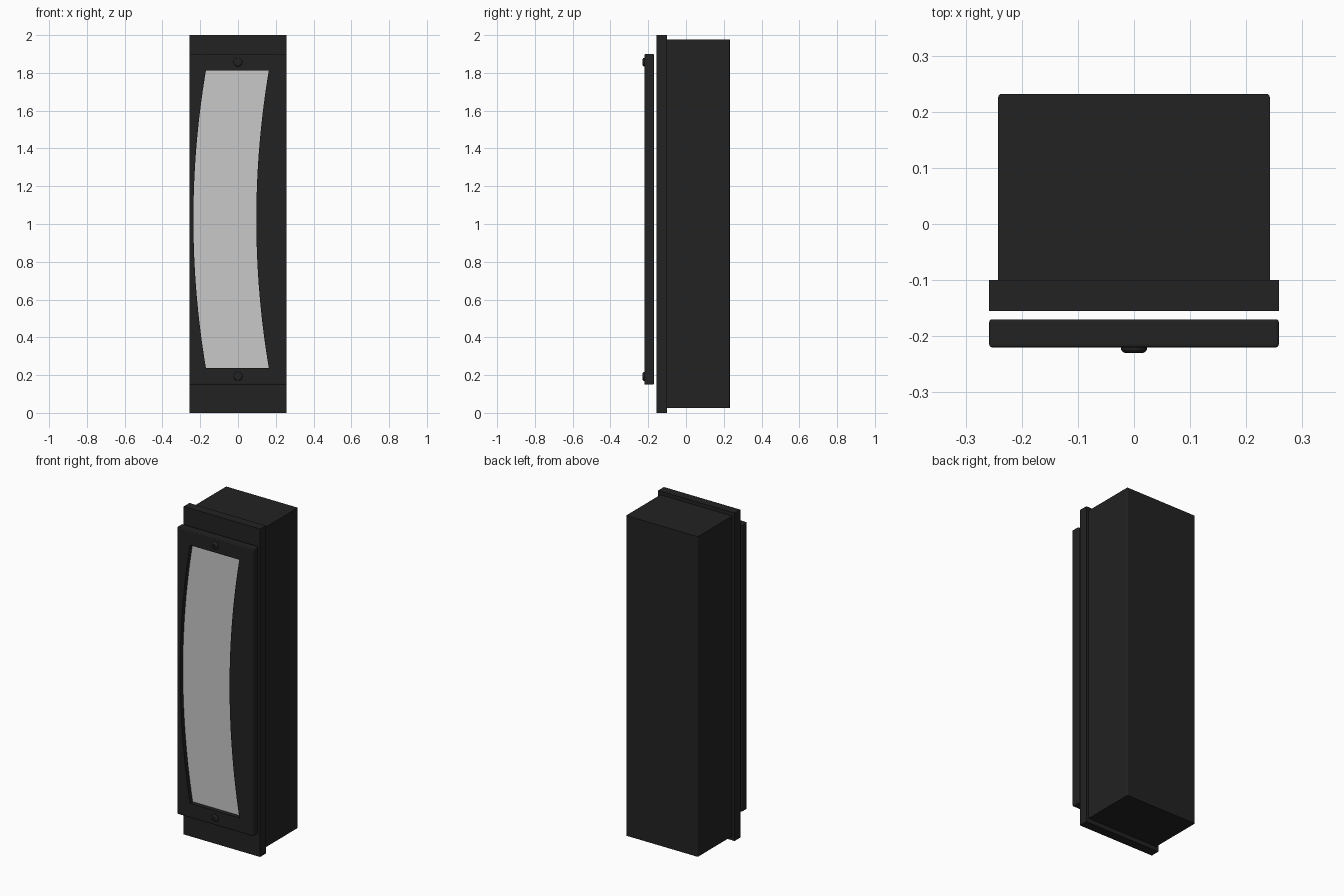
import bpy, bmesh, math
from mathutils import Matrix

if "Cube" in bpy.data.objects:
    bpy.data.objects.remove(bpy.data.objects["Cube"])


def material(name, rgb):
    m = bpy.data.materials.new(name)
    m.diffuse_color = (*rgb, 1)
    m.use_nodes = True
    m.node_tree.nodes["Principled BSDF"].inputs["Base Color"].default_value = m.diffuse_color
    return m


BLACK = material("matte black", (0.016, 0.016, 0.016))
GLASS = material("frosted glass", (0.58, 0.58, 0.58))


def finish(name, bm, mat):
    bmesh.ops.recalc_face_normals(bm, faces=bm.faces)
    me = bpy.data.meshes.new(name)
    bm.to_mesh(me)
    bm.free()
    me.materials.append(mat)
    ob = bpy.data.objects.new(name, me)
    bpy.context.collection.objects.link(ob)
    return ob


def box(name, lo, hi, bevel=0, pick=None):
    bm = bmesh.new()
    bmesh.ops.create_cube(bm, size=1)
    for v in bm.verts:
        v.co = [(a + b) / 2 + c * (b - a) for a, b, c in zip(lo, hi, v.co)]
    if bevel:
        edges = [e for e in bm.edges if pick is None or pick(e)]
        bmesh.ops.bevel(bm, geom=edges, offset=bevel, segments=3, profile=0.5, affect='EDGES')
    return finish(name, bm, BLACK)


def window_prism(name, y0, y1, mat):
    # curved window outline: both long sides bow towards -x
    n, zc, half = 32, 1.025, 0.787
    ts = [-1 + 2 * i / n for i in range(n + 1)]
    bow = lambda t: -0.066 * (1 - t * t)
    pts = [(0.163 + bow(t), zc + half * t) for t in ts]
    pts += [(-0.17 + bow(t), zc + half * t) for t in reversed(ts)]
    bm = bmesh.new()
    face = bm.faces.new([bm.verts.new((x, y0, z)) for x, z in pts])
    ext = bmesh.ops.extrude_face_region(bm, geom=[face])
    for v in ext["geom"]:
        if isinstance(v, bmesh.types.BMVert):
            v.co.y = y1
    # extrusion may drop the first cap
    if len(bm.faces) == len(pts) + 1:
        bmesh.ops.holes_fill(bm, edges=[e for e in bm.edges if e.is_boundary], sides=0)
    return finish(name, bm, mat)


# housing box, rounded on its two rear upright edges
box("housing", (-0.242, -0.10, 0.026), (0.242, 0.232, 1.978), 0.006,
    lambda e: all(v.co.y > 0.2 for v in e.verts)
    and abs(e.verts[0].co.z - e.verts[1].co.z) > 1)

# wall flange
box("mounting_flange", (-0.258, -0.155, 0), (0.258, -0.10, 2))

# front cover with the curved opening
cover = box("front_cover", (-0.258, -0.22, 0.15), (0.258, -0.17, 1.90), 0.005)
cutter = window_prism("window_cutter", -0.3, -0.1, BLACK)
cutter.hide_render = True
mod = cover.modifiers.new("opening", 'BOOLEAN')
mod.operation = 'DIFFERENCE'
mod.solver = 'EXACT'
mod.object = cutter
bpy.context.view_layer.objects.active = cover
cover.select_set(True)
bpy.ops.object.modifier_apply(modifier=mod.name)
bpy.data.objects.remove(cutter)

# recessed lens
window_prism("lens", -0.194, -0.172, GLASS)

# button-head screws with a hexagonal socket
for name, z in (("upper_screw", 1.857), ("lower_screw", 0.193)):
    bm = bmesh.new()
    prof = [(0.023, -0.215), (0.023, -0.224), (0.021, -0.227), (0.016, -0.230),
            (0.010, -0.230), (0.010, -0.224)]
    n = 24
    rings = []
    for k, (r, y) in enumerate(prof):
        ring = []
        for i in range(n):
            a = 2 * math.pi * i / n
            rr = r
            if k >= 4:  # hex socket radius
                rr = r * math.cos(math.pi / 6) / math.cos(a % (math.pi / 3) - math.pi / 6)
            ring.append(bm.verts.new((rr * math.cos(a), y, z + rr * math.sin(a))))
        rings.append(ring)
    for p, q in zip(rings, rings[1:]):
        for i in range(n):
            j = (i + 1) % n
            bm.faces.new((p[i], p[j], q[j], q[i]))
    bm.faces.new(rings[0])
    bm.faces.new(rings[-1])
    finish(name, bm, BLACK)
